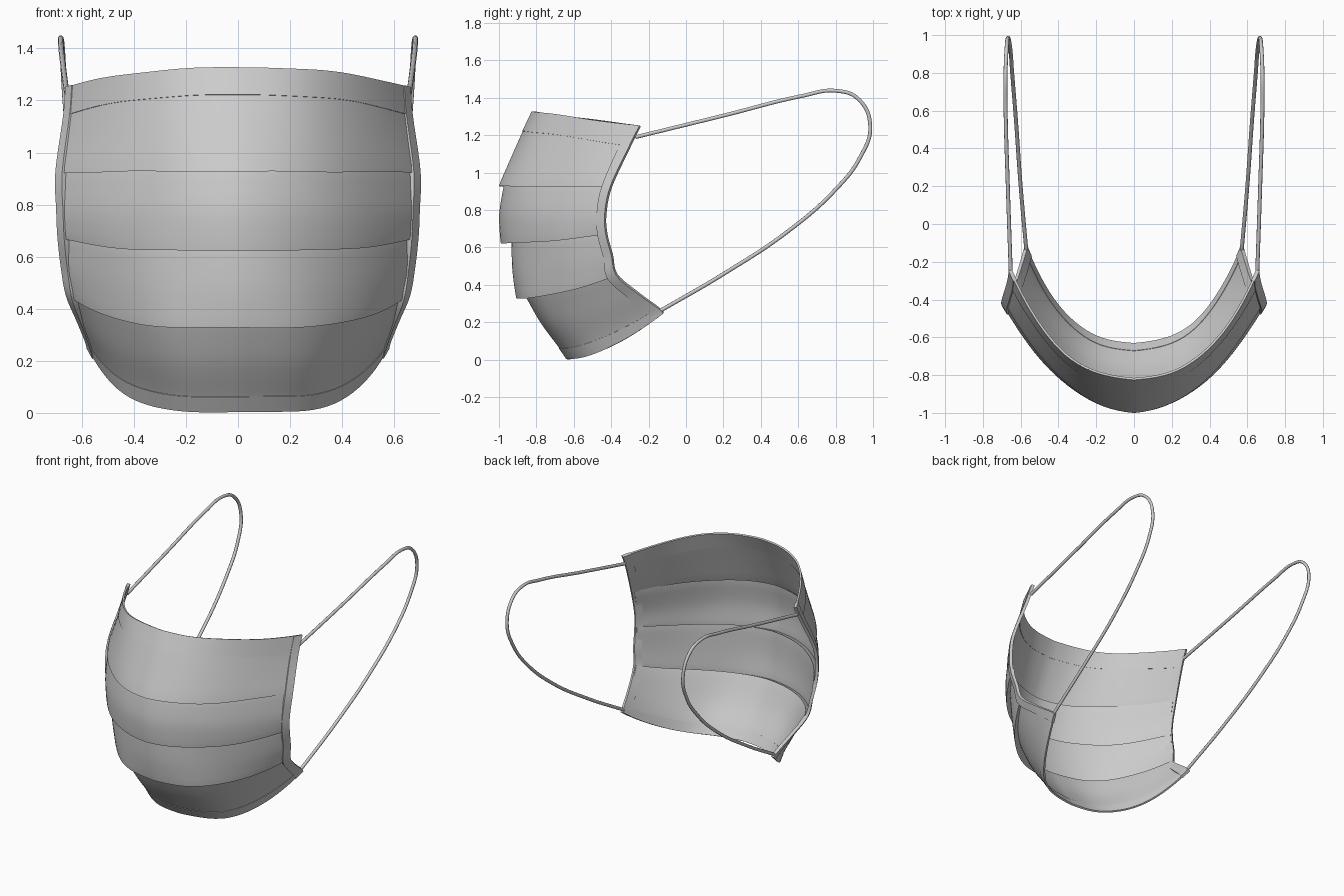
import bpy, math

if "Cube" in bpy.data.objects:
    bpy.data.objects.remove(bpy.data.objects["Cube"])

# Cloth rows, top to bottom: centre y, centre z, end x, end y, end z, curve power
ROWS = {
    "top":   (-.82, 1.325, .655, -.245, 1.25, 2.75),
    "seam":  (-.87, 1.22, .663, -.30, 1.14, 2.5),
    "fold1": (-.998, .93, .693, -.40, .925, 2.2),
    "tuck1": (-.967, .95, .682, -.395, .94, 2.2),
    "mid2":  (-.995, .78, .69, -.43, .78, 2.2),
    "fold2": (-.988, .625, .685, -.425, .675, 2.25),
    "tuck2": (-.93, .65, .678, -.415, .69, 2.25),
    "mid3":  (-.925, .48, .672, -.395, .56, 2.3),
    "fold3": (-.905, .33, .653, -.37, .455, 2.5),
    "tuck3": (-.86, .35, .645, -.36, .46, 2.5),
    "mid4":  (-.775, .20, .613, -.26, .36, 2.7),
    "hem":   (-.675, .065, .58, -.15, .28, 2.85),
    "base":  (-.635, .006, .572, -.12, .25, 2.9),
}


def surface(r, t):
    yc, zc, xe, ye, ze, p = r
    a = abs(t)
    crease = .10                                   # soft centre fold
    f = crease * a + (1 - crease) * a ** p
    wave = .005 * math.sin(9 * t + 7 * zc) * a * (1 - a ** 4)
    return (xe * t, yc + (ye - yc) * f + wave,
            zc + (ze - zc) * a ** (4.5 - 1.5 * zc) + wave)


def spline(keys, n):
    """Smoothly interpolate between named rows."""
    k = [ROWS[name] for name in keys]
    out = []
    for i in range(len(k) - 1):
        a, b, c, d = k[max(i - 1, 0)], k[i], k[i + 1], k[min(i + 2, len(k) - 1)]
        for j in range(n):
            u = j / n
            out.append(tuple(.5 * (2 * q + (r - p) * u + (2 * p - 5 * q + 4 * r - s) * u * u
                                   + (3 * q - p - 3 * r + s) * u ** 3)
                             for p, q, r, s in zip(a, b, c, d)))
    out.append(k[-1])
    return out


def cloth(name, rows, ts, thickness):
    verts = [surface(r, t) for r in rows for t in ts]
    n = len(ts)
    faces = [(i * n + j, (i + 1) * n + j, (i + 1) * n + j + 1, i * n + j + 1)
             for i in range(len(rows) - 1) for j in range(n - 1)]
    me = bpy.data.meshes.new(name)
    me.from_pydata(verts, [], faces)
    ob = bpy.data.objects.new(name, me)
    bpy.context.collection.objects.link(ob)
    mod = ob.modifiers.new("thickness", 'SOLIDIFY')
    mod.thickness = thickness
    mod.offset = 0
    bpy.ops.object.select_all(action='DESELECT')
    ob.select_set(True)
    bpy.context.view_layer.objects.active = ob
    bpy.ops.object.modifier_apply(modifier=mod.name)
    bpy.ops.object.shade_smooth_by_angle(angle=math.radians(35))
    return ob


# Columns crowd toward the ends, where the cloth curves back
half = [.99 * (1 - (1 - i / 24) ** 1.5) for i in range(25)]
across = [-t for t in reversed(half[1:])] + half

# Pleated body: four panels joined by hidden tucks
body = (spline(["top", "seam", "fold1"], 6) + spline(["tuck1", "mid2", "fold2"], 5)
        + spline(["tuck2", "mid3", "fold3"], 5)
        + spline(["tuck3", "mid4", "hem", "base"], 5))
cloth("pleated_body", body, across, .007)

# Sewn hems along the top and bottom
cloth("top_hem", spline(["top", "seam"], 3), across, .012)
cloth("bottom_hem", spline(["hem", "base"], 3), across, .012)

# Side bindings and ear loops
edge = spline(["top", "seam", "fold1", "mid2", "fold2", "mid3", "fold3", "mid4",
               "hem", "base"], 5)
LOOP = [(.652, -.27, 1.19), (.668, .2, 1.305), (.68, .62, 1.41), (.68, .80, 1.438),
        (.675, .92, 1.395), (.667, .985, 1.25), (.655, .93, 1.08), (.645, .80, .91),
        (.625, .55, .69), (.60, .2, .458), (.57, -.14, .26)]
for side, label in ((1, "right"), (-1, "left")):
    cloth(label + "_binding", edge, [side * (.962 + .0095 * i) for i in range(5)], .02)
    cu = bpy.data.curves.new(label + "_ear_loop", 'CURVE')
    cu.dimensions = '3D'
    cu.bevel_depth = .0105
    cu.bevel_resolution = 3
    cu.use_fill_caps = True
    sp = cu.splines.new('BEZIER')
    sp.bezier_points.add(len(LOOP) - 1)
    for bp, (x, y, z) in zip(sp.bezier_points, LOOP):
        bp.co = (side * x, y, z)
        bp.handle_left_type = bp.handle_right_type = 'AUTO'
    bpy.context.collection.objects.link(bpy.data.objects.new(label + "_ear_loop", cu))
